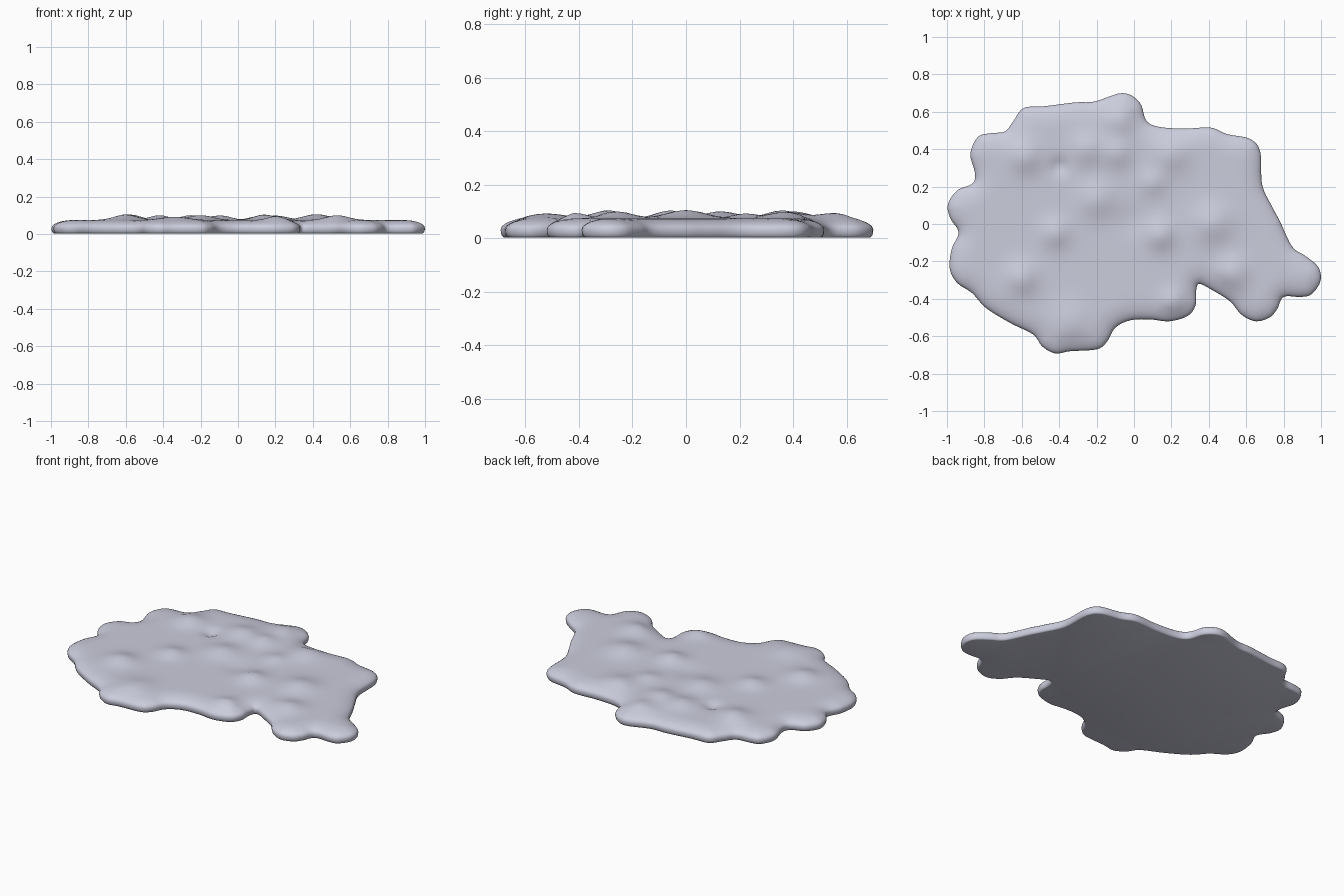
import bpy, math
from mathutils import Vector
from mathutils.geometry import delaunay_2d_cdt

if "Cube" in bpy.data.objects:
    bpy.data.objects.remove(bpy.data.objects["Cube"])

# Puddle outline seen from above, clockwise
OUTLINE = [
    (-.06, .70), (.03, .65), (.065, .555), (.13, .52), (.27, .51), (.41, .515), (.50, .48), (.62, .455),
    (.675, .385), (.685, .21), (.74, .09), (.78, .015), (.845, -.12), (.915, -.17), (.985, -.23),
    (.997, -.305), (.95, -.375), (.89, -.39), (.80, -.39), (.765, -.455), (.725, -.50), (.65, -.52),
    (.575, -.485), (.515, -.415), (.43, -.36), (.35, -.32), (.332, -.36), (.33, -.43), (.29, -.49),
    (.19, -.52), (.085, -.51), (-.02, -.515), (-.10, -.555), (-.145, -.63), (-.20, -.67), (-.34, -.68),
    (-.42, -.692), (-.49, -.655), (-.54, -.59), (-.66, -.53), (-.79, -.45), (-.865, -.37), (-.945, -.315),
    (-.985, -.24), (-.975, -.135), (-.938, -.045), (-.982, .03), (-.995, .105), (-.945, .18), (-.865, .215),
    (-.85, .27), (-.875, .375), (-.835, .465), (-.77, .485), (-.69, .495), (-.645, .55), (-.59, .62),
    (-.475, .63), (-.315, .65), (-.21, .655)]

# Soft swellings and dips on the top: x, y, radius, height
BUMPS = [
    (-.58, .36, .10, .030), (-.25, .40, .10, .026), (-.09, .38, .09, .024), (.20, .37, .11, .024),
    (-.20, .13, .11, .026), (-.42, -.05, .09, .026), (.14, -.06, .09, .030), (.42, .00, .12, .031),
    (.53, -.26, .10, .026), (-.60, -.29, .10, .030), (.21, -.42, .08, .022), (.10, .22, .08, .018),
    (-.08, .55, .09, .020), (-.34, -.52, .12, .018), (-.40, .31, .05, -.022), (-.02, .02, .09, -.008)]


def smooth_loop(pts, steps):
    """Closed Catmull-Rom curve through the points."""
    out, n = [], len(pts)
    for i in range(n):
        a, b, c, d = (Vector(pts[(i + k) % n]) for k in (-1, 0, 1, 2))
        for s in range(steps):
            t = s / steps
            out.append(.5 * (2 * b + (c - a) * t + (2 * a - 5 * b + 4 * c - d) * t * t
                             + (3 * b - a - 3 * c + d) * t ** 3))
    return out


loop = smooth_loop(OUTLINE, 5)
N = len(loop)


def inward(i):
    t = (loop[(i + 1) % N] - loop[i - 1]).normalized()
    return Vector((t.y, -t.x))


def edge_distance(p):
    best = 9
    for i in range(N):
        a, e = loop[i - 1], loop[i] - loop[i - 1]
        t = max(0, min(1, (p - a).dot(e) / e.length_squared))
        best = min(best, (p - a - e * t).length_squared)
    return math.sqrt(best)


def inside(p):
    odd = False
    for i in range(N):
        a, b = loop[i - 1], loop[i]
        if (a.y > p.y) != (b.y > p.y) and p.x < a.x + (p.y - a.y) * (b.x - a.x) / (b.y - a.y):
            odd = not odd
    return odd


RIM, BODY, ROUND = .032, .074, .115


def height(p, d):
    u = min(1, d / ROUND)
    z = RIM + (BODY - RIM) * math.sqrt(max(0, 1 - (1 - u) ** 2))
    fade = min(1, d / .10)
    return z + fade * sum(h * math.exp(-1.4 * ((p.x - x) ** 2 + (p.y - y) ** 2) / r ** 2)
                          for x, y, r, h in BUMPS)


# Plan points: outline, inset rings for the rounded rim, then an inner grid
points, dist = list(loop), [0.0] * N
RINGS = (.003, .009, .019, .034, .054)
for ring in RINGS:
    for i in range(N):
        p = loop[i] + inward(i) * ring
        if inside(p):
            d = edge_distance(p)
            if d > ring * .93:
                points.append(p)
                dist.append(d)
STEP = .028
for j in range(-26, 27):
    for i in range(-37, 38):
        p = Vector(((i + .5 * (j % 2)) * STEP, j * STEP))
        if inside(p):
            d = edge_distance(p)
            if d > RINGS[-1] + .014:
                points.append(p)
                dist.append(d)

flat, _, tris, *_ = delaunay_2d_cdt(points, [(i, (i + 1) % N) for i in range(N)], [], 1, 1e-6)
flat = [Vector(p) for p in flat]
verts = [(p.x, p.y, height(p, dist[i] if i < len(dist) else edge_distance(p))) for i, p in enumerate(flat)]
faces = [tuple(t) for t in tris]

# Tucked-under side wall and flat underside
previous = list(range(N))
for inset, z in ((.001, .020), (.004, .010), (.009, .004), (.012, .003)):
    start = len(verts)
    verts += [(*(loop[i] + inward(i) * inset), z) for i in range(N)]
    ring = list(range(start, start + N))
    faces += [(previous[i], previous[(i + 1) % N], ring[(i + 1) % N], ring[i]) for i in range(N)]
    previous = ring
base = [Vector(verts[i][:2]) for i in previous]
b_pts, _, b_tris, *_ = delaunay_2d_cdt(base, [(i, (i + 1) % N) for i in range(N)], [], 1, 1e-6)
start = len(verts)
verts += [(p[0], p[1], .003) for p in b_pts]
faces += [tuple(start + k for k in reversed(t)) for t in b_tris]

mesh = bpy.data.meshes.new("puddle")
mesh.from_pydata(verts, [], faces)
mesh.validate()
puddle = bpy.data.objects.new("puddle", mesh)
bpy.context.collection.objects.link(puddle)

grey = bpy.data.materials.new("pale lavender grey")
grey.diffuse_color = (.60, .61, .72, 1)
grey.use_nodes = True
grey.node_tree.nodes["Principled BSDF"].inputs["Base Color"].default_value = grey.diffuse_color
mesh.materials.append(grey)

bpy.context.view_layer.objects.active = puddle
puddle.select_set(True)
# Weld the underside and make all faces point outward
bpy.ops.object.mode_set(mode='EDIT')
bpy.ops.mesh.select_all(action='SELECT')
bpy.ops.mesh.remove_doubles(threshold=.0002)
bpy.ops.mesh.normals_make_consistent(inside=False)
bpy.ops.object.mode_set(mode='OBJECT')
bpy.ops.object.shade_smooth_by_angle(angle=math.radians(60))
